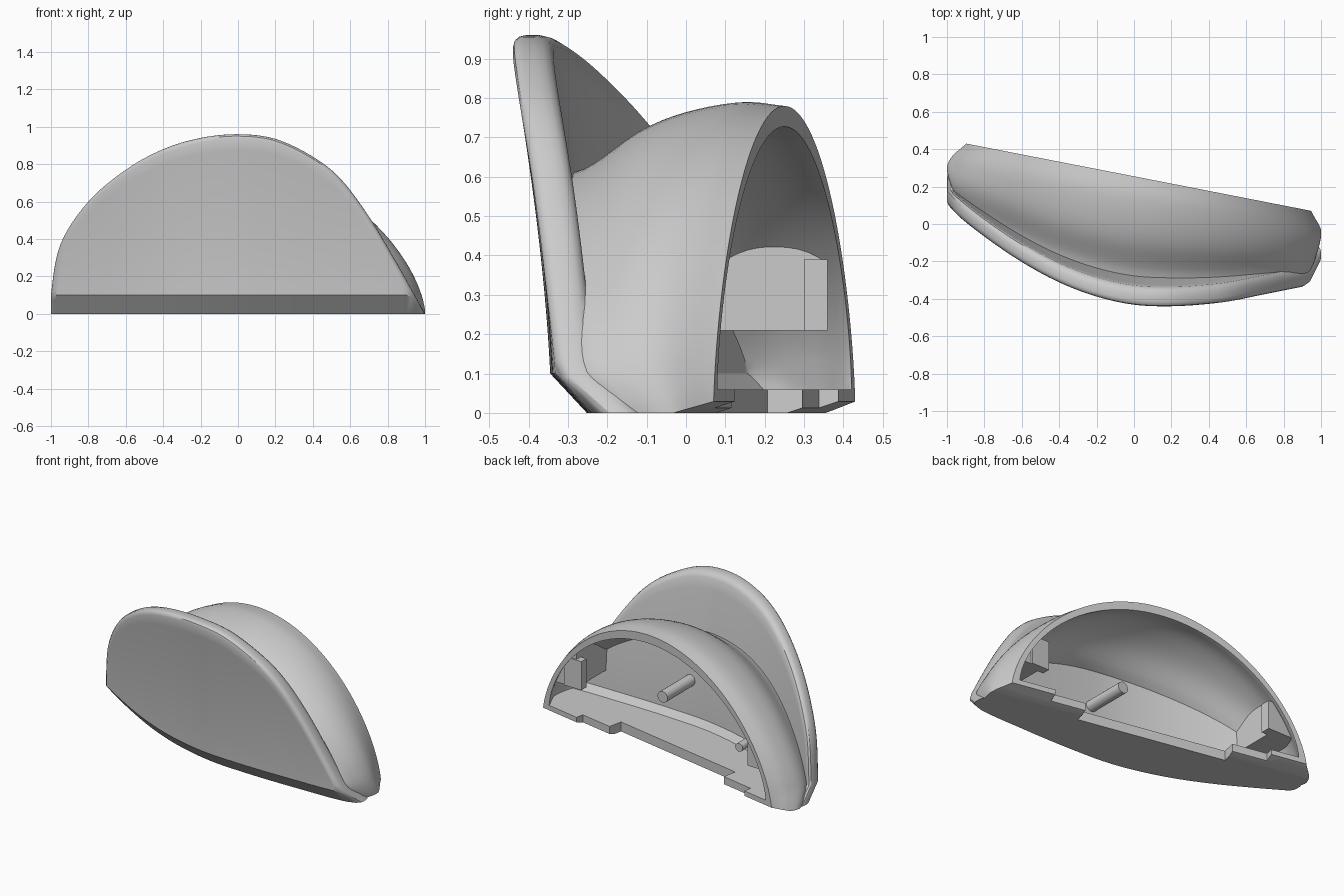
import bpy, bmesh, math
from mathutils import Matrix, Vector

if "Cube" in bpy.data.objects:
    bpy.data.objects.remove(bpy.data.objects["Cube"])


def interp(table, x):
    """Smooth curve through (x, value) pairs, clamped at the ends."""
    x = min(max(x, table[0][0]), table[-1][0])
    i = 0
    while i < len(table) - 2 and x > table[i + 1][0]:
        i += 1

    def slope(k):
        a, b = table[max(k - 1, 0)], table[min(k + 1, len(table) - 1)]
        return (b[1] - a[1]) / (b[0] - a[0])
    (xa, ya), (xb, yb) = table[i], table[i + 1]
    w = xb - xa
    t = (x - xa) / w
    h = t * t * (3 - 2 * t)
    return (ya * (1 - h) + yb * h + slope(i) * w * t * (1 - t) ** 2
            - slope(i + 1) * w * t * t * (1 - t))


PLAN = [(-1, .1), (-.8, -.02), (-.6, -.13), (-.4, -.22), (-.2, -.285), (0, -.325),
        (.2, -.338), (.4, -.342), (.6, -.34), (.9, -.33), (1, -.3)]
RIM = [(-1, 0), (-1, .1), (-.95, .37), (-.8, .6), (-.6, .77), (-.4, .88), (-.2, .94),
       (0, .96), (.2, .935), (.4, .84), (.55, .72), (.7, .52), (.85, .27), (1, 0)]
HEIGHT = [(0, .6), (.16, .625), (.41, .72), (.6, .765), (.83, .79), (1, .78)]
LEFT = [(0, -.97), (.3, -1), (.7, -.965), (1, -.9)]
RIGHT = [(0, .95), (.15, .98), (.6, 1), (1, .95)]
CHAMFER = .1
SLOPE = -.195


def front_y(x, z):
    """Curved, outward leaning front with a chamfered foot."""
    foot = .09 * max(0, 1 - z / CHAMFER)
    return interp(PLAN, x) - .1 * (max(z, 0) / .9) ** 1.6 + foot


def cut_y(x):
    return .255 + SLOPE * x


def make_object(name, bm):
    bmesh.ops.recalc_face_normals(bm, faces=bm.faces)
    mesh = bpy.data.meshes.new(name)
    bm.to_mesh(mesh)
    bm.free()
    obj = bpy.data.objects.new(name, mesh)
    bpy.context.collection.objects.link(obj)
    return obj


def lattice_solid(name, outline, depth, columns, levels, layers, floor=0):
    """Solid with a domed outline per layer; only the lattice skin is built."""
    bm = bmesh.new()
    verts = {}
    for k, layer in enumerate(layers):
        for i in range(columns + 1):
            x, top = outline(i / columns, layer)
            low = min(max(CHAMFER, floor), top)
            for j in range(levels + 1):
                z = floor if j == 0 else low + (top - low) * (j - 1) / (levels - 1)
                verts[i, j, k] = bm.verts.new((x, depth(x, z, layer), z))
    last = len(layers) - 1

    def quad(*keys):
        bm.faces.new([verts[key] for key in keys])
    for i in range(columns):
        for k in (0, last):
            for j in range(levels):
                quad((i, j, k), (i + 1, j, k), (i + 1, j + 1, k), (i, j + 1, k))
        for j in (0, levels):
            for k in range(last):
                quad((i, j, k), (i + 1, j, k), (i + 1, j, k + 1), (i, j, k + 1))
    bmesh.ops.remove_doubles(bm, verts=bm.verts, dist=.0004)
    bmesh.ops.dissolve_degenerate(bm, edges=bm.edges, dist=.0002)
    return make_object(name, bm)


def dome_outline(wall, floor):
    def outline(u, v):
        a = math.pi * (1 - u)
        lo, hi = interp(LEFT, v) + wall, interp(RIGHT, v) - wall
        top = interp(HEIGHT, v) - wall
        x = (lo + hi) / 2 + math.cos(a) * (hi - lo) / 2
        return x, floor + (top - floor) * max(0, math.sin(a)) ** 1.25
    return outline


def dome_depth(offset):
    def depth(x, z, v):
        y = front_y(x, z) + offset
        return y + (cut_y(x) - y) * v
    return depth


def plate_outline(u, layer):
    p = u * (len(RIM) - 1)
    x = interp([(i, q[0]) for i, q in enumerate(RIM)], p)
    z = interp([(i, q[1]) for i, q in enumerate(RIM)], p)
    s = 1 - layer[1]
    return min(max(x, -1), 1) * s, max(z, 0) * s


def box(name, lo, hi, turned=False):
    """Axis box; turned boxes use (along, outward, up) of the open back plane."""
    lo, hi = Vector(lo), Vector(hi)
    bm = bmesh.new()
    bmesh.ops.create_cube(bm, size=1, matrix=Matrix.Translation((lo + hi) / 2)
                          @ Matrix.Diagonal((hi - lo).to_4d()))
    if turned:
        bm.transform(BACK_FRAME)
    return make_object(name, bm)


def peg(name, tip, length, radius):
    bm = bmesh.new()
    mat = (Matrix.Translation(Vector(tip) - Vector((0, length / 2, 0)))
           @ Matrix.Rotation(math.pi / 2, 4, 'X'))
    bmesh.ops.create_cone(bm, cap_ends=True, segments=20, radius1=radius,
                          radius2=radius, depth=length, matrix=mat)
    return make_object(name, bm)


def combine(target, tool, operation):
    tool.hide_render = True
    mod = target.modifiers.new("combine", 'BOOLEAN')
    mod.operation, mod.solver, mod.object = operation, 'EXACT', tool
    bpy.context.view_layer.objects.active = target
    bpy.ops.object.modifier_apply(modifier=mod.name)
    bpy.data.objects.remove(tool)


BACK_FRAME = Matrix.Translation((0, cut_y(0), 0)) @ Matrix.Rotation(math.atan(SLOPE), 4, 'Z')

# Domed body and flared front plate
shell = lattice_solid("housing_shell", dome_outline(0, 0), dome_depth(.04),
                      64, 10, [k / 20 for k in range(21)])
edge = [(0, .025), (.006, .011), (.016, .003), (.03, 0), (.06, 0), (.08, .005),
        (.094, .015), (.102, .032)]
plate = lattice_solid("front_plate", plate_outline,
                      lambda x, z, layer: front_y(x, z) + layer[0], 78, 14, edge)
combine(shell, plate, 'UNION')

# Hollow interior, leaving end blocks, ribs and pegs standing
cavity = lattice_solid("cavity_cutter", dome_outline(.053, .06), dome_depth(.07),
                       56, 10, [.12 + .99 * k / 16 for k in range(17)], .06)
for part in (
        box("left_block", (-1.2, -.3, .21), (-.72, .36, .46)),
        box("left_rib", (-.8, .30, .21), (-.68, .36, .39)),
        box("right_block", (.72, -.6, .21), (1.2, .06, .46)),
        box("right_rib", (.68, .02, .21), (.8, .07, .39)),
        peg("long_peg", (.125, .055, .31), .5, .035),
        peg("short_peg", (-.39, .03, .12), .4, .026)):
    combine(cavity, part, 'DIFFERENCE')
combine(shell, cavity, 'DIFFERENCE')

# Stepped notch in the back of the floor
for reach, deep in ((.69, .05), (.47, .14)):
    notch = box("notch_cutter", (-reach, -deep, -.1), (reach, .2, .1), True)
    combine(shell, notch, 'DIFFERENCE')

# Chamfer under the back edge
bm = bmesh.new()
profile = [(.05, .045), (-.12, -.01), (.05, -.01)]
face = bm.faces.new([bm.verts.new((-1.3, y, z)) for y, z in profile])
new = bmesh.ops.extrude_face_region(bm, geom=[face])["geom"]
bmesh.ops.translate(bm, vec=(2.6, 0, 0),
                    verts=[g for g in new if isinstance(g, bmesh.types.BMVert)])
bm.transform(BACK_FRAME)
combine(shell, make_object("chamfer_cutter", bm), 'DIFFERENCE')

bpy.ops.object.select_all(action='DESELECT')
shell.select_set(True)
bpy.context.view_layer.objects.active = shell
bpy.ops.object.shade_smooth_by_angle(angle=math.radians(32))
